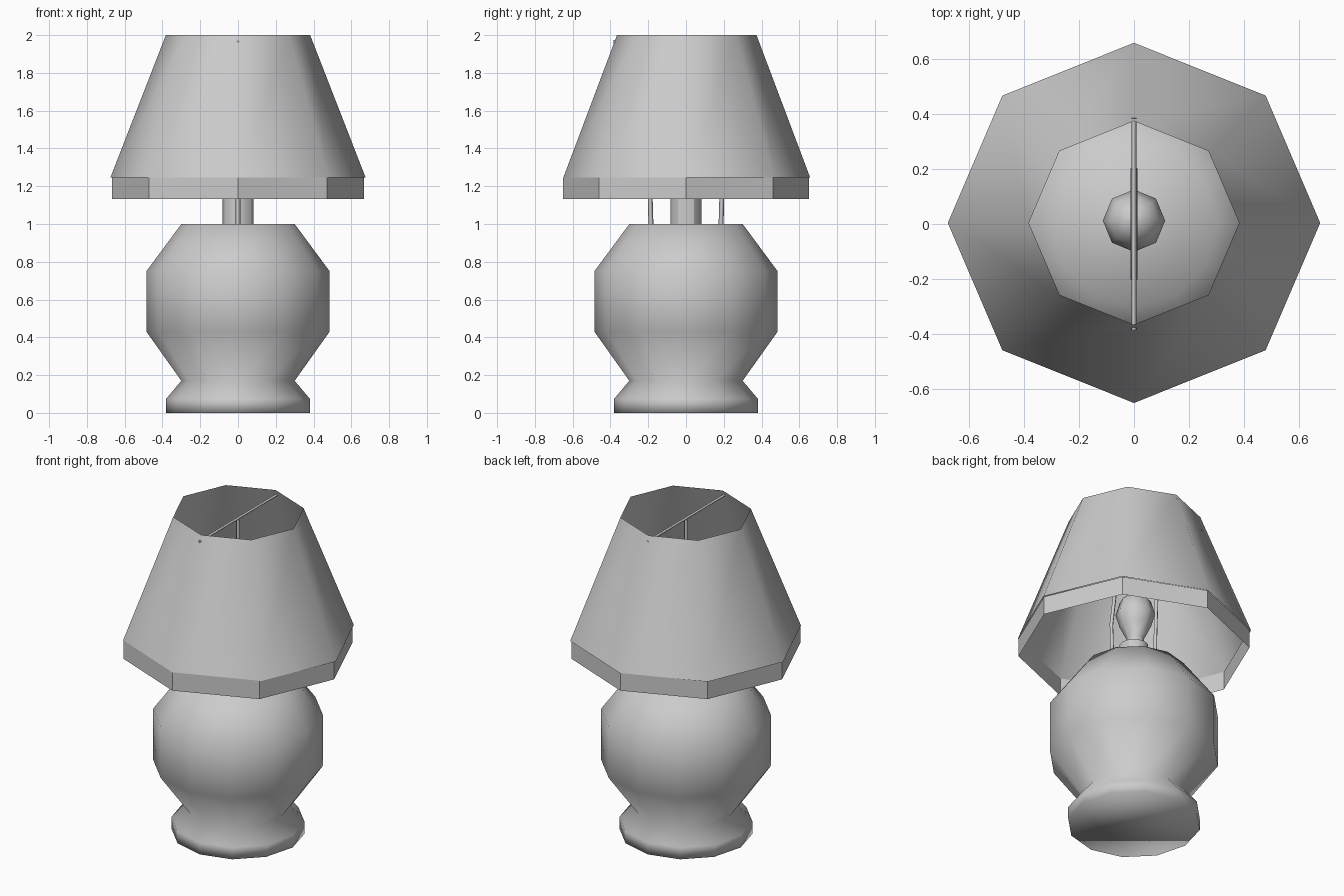
import bpy, bmesh
from math import sin, cos, tau

cube = bpy.data.objects.get("Cube")
if cube:
    bpy.data.objects.remove(cube, do_unlink=True)

grey = bpy.data.materials.new("plain grey")
grey.use_nodes = True
grey.diffuse_color = (0.6, 0.6, 0.6, 1)
grey.node_tree.nodes["Principled BSDF"].inputs["Base Color"].default_value = (0.6, 0.6, 0.6, 1)


def finish(bm, name, smooth):
    mesh = bpy.data.meshes.new(name)
    for face in bm.faces:
        face.smooth = smooth
    bm.to_mesh(mesh)
    bm.free()
    mesh.materials.append(grey)
    obj = bpy.data.objects.new(name, mesh)
    bpy.context.collection.objects.link(obj)
    return obj


def lathe(name, profile, sides, smooth=True, y_scale=1.0, y_shift=0.0,
          cap_bottom=False, cap_top=False):
    """Turn a (radius, height) profile, listed from the bottom up."""
    bm = bmesh.new()
    rings = [[bm.verts.new((r * cos(tau * i / sides),
                            r * y_scale * sin(tau * i / sides) + y_shift, z))
              for i in range(sides)] for r, z in profile]
    for low, high in zip(rings, rings[1:]):
        for i in range(sides):
            j = (i + 1) % sides
            bm.faces.new((low[i], low[j], high[j], high[i]))
    if cap_bottom:
        bm.faces.new(rings[0][::-1])
    if cap_top:
        bm.faces.new(rings[-1])
    return finish(bm, name, smooth)


def rod(name, points, radius):
    """A thin square rod swept along points in the x = 0 plane."""
    curve = bpy.data.curves.new(name, "CURVE")
    curve.dimensions = "3D"
    curve.bevel_depth = radius
    curve.bevel_resolution = 0
    curve.use_fill_caps = True
    line = curve.splines.new("POLY")
    line.points.add(len(points) - 1)
    for point, (y, z) in zip(line.points, points):
        point.co = (0, y, z, 1)
    curve.materials.append(grey)
    obj = bpy.data.objects.new(name, curve)
    bpy.context.collection.objects.link(obj)


# Rounded lamp body with its foot
lathe("lamp_body", [(0.38, 0), (0.38, 0.075), (0.3, 0.17), (0.485, 0.43),
                    (0.485, 0.75), (0.3, 1.0)], 12, cap_bottom=True, cap_top=True)

# Bulb socket and bulb
socket = lathe("bulb_socket", [(0.083, 0.99), (0.083, 1.17)], 12, cap_top=True)
lathe("light_bulb", [(0.05, 1.16), (0.05, 1.21), (0.09, 1.29), (0.113, 1.37),
                     (0.09, 1.45), (0.045, 1.49), (0.004, 1.5)], 8, y_shift=0.012,
      cap_top=True)

# Lampshade cone and the flat band on its lower edge
lathe("lampshade", [(0.676, 1.245), (0.382, 2.0)], 8, y_scale=0.967, y_shift=0.004)
lathe("shade_band", [(0.667, 1.132), (0.667, 1.247)], 8, smooth=False, y_scale=0.977)

# Wire harp, centre post and crossbar holding the shade
half = [(0.185, 0.98), (0.19, 1.15), (0.2, 1.4), (0.17, 1.58), (0.1, 1.67)]
rod("wire_harp", [(-y, z) for y, z in half] + [(0, 1.7)] + half[::-1], 0.013)
rod("harp_post", [(0, 1.69), (0, 1.96)], 0.014)
rod("shade_crossbar", [(-0.385, 1.965), (-0.12, 1.965), (0.12, 1.965), (0.385, 1.965)], 0.009)

# Keep the socket rim crisp
bpy.ops.object.select_all(action="DESELECT")
socket.select_set(True)
bpy.context.view_layer.objects.active = socket
bpy.ops.object.shade_smooth_by_angle()
